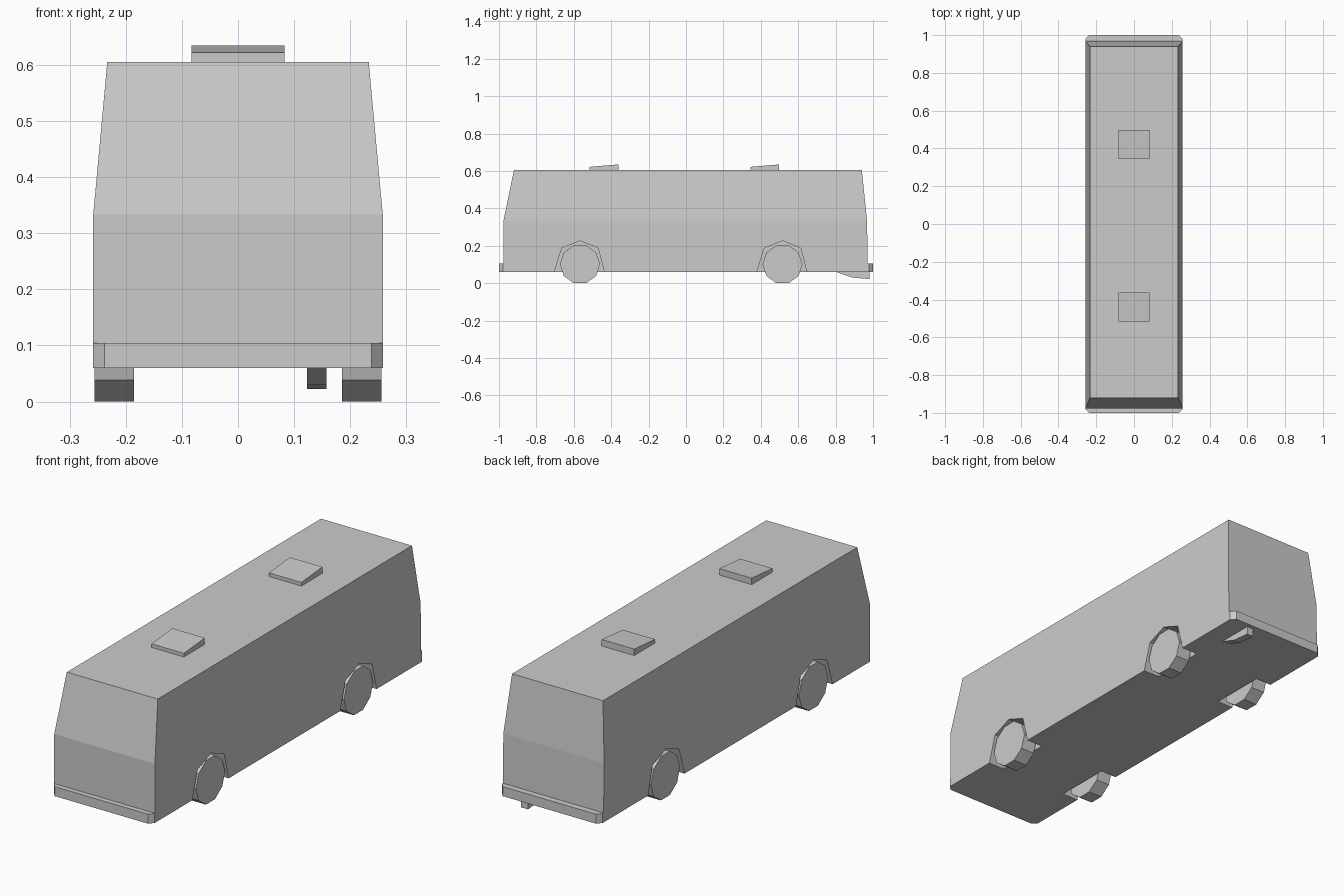
import bpy, bmesh, math

if "Cube" in bpy.data.objects:
    bpy.data.objects.remove(bpy.data.objects["Cube"])


def new_object(name, bm):
    bmesh.ops.recalc_face_normals(bm, faces=bm.faces)
    mesh = bpy.data.meshes.new(name)
    bm.to_mesh(mesh)
    bm.free()
    obj = bpy.data.objects.new(name, mesh)
    bpy.context.collection.objects.link(obj)
    return obj


def loft(name, rings):
    """Closed solid through rings with equal point counts."""
    bm = bmesh.new()
    loops = [[bm.verts.new(p) for p in ring] for ring in rings]
    n = len(loops[0])
    for a, b in zip(loops, loops[1:]):
        for i in range(n):
            j = (i + 1) % n
            bm.faces.new((a[i], a[j], b[j], b[i]))
    bm.faces.new(loops[0])
    bm.faces.new(loops[-1])
    return new_object(name, bm)


def side_prism(name, profile, x0, x1):
    """Extrude a (y, z) profile across x."""
    return loft(name, [[(x, y, z) for y, z in profile] for x in (x0, x1)])


# Body: straight lower half, tapering upper half
def body_ring(w, front, back, z):
    return [(-w, front, z), (w, front, z), (w, back, z), (-w, back, z)]


body = loft("bus_body", [
    body_ring(0.258, -0.976, 0.972, 0.06),
    body_ring(0.258, -0.976, 0.968, 0.333),
    body_ring(0.233, -0.92, 0.94, 0.605),
])

# Wheels, with arches cut into the body
AXLES = {"front": -0.567, "rear": 0.516}
RADIUS, HUB_Z = 0.1067, 0.1015
arch = [(-0.143, 0.03), (-0.137, 0.06), (-0.097, 0.188), (0, 0.226),
        (0.097, 0.188), (0.13, 0.06), (0.137, 0.03)]
for axle, y in AXLES.items():
    tyre = [(y + RADIUS * math.cos(math.radians(36 * i)),
             HUB_Z + RADIUS * math.sin(math.radians(36 * i))) for i in range(10)]
    for side, s in (("left", -1), ("right", 1)):
        side_prism(f"{axle}_{side}_wheel", tyre, s * 0.185, s * 0.256)
        cutter = side_prism(f"{axle}_{side}_arch_cutter",
                            [(y + dy, z) for dy, z in arch], s * 0.175, s * 0.3)
        cutter.hide_render = True
        mod = body.modifiers.new("wheel_arch", 'BOOLEAN')
        mod.operation = 'DIFFERENCE'
        mod.solver = 'EXACT'
        mod.object = cutter
        bpy.context.view_layer.objects.active = body
        bpy.ops.object.modifier_apply(modifier=mod.name)
        bpy.data.objects.remove(cutter, do_unlink=True)

# Bumpers with chamfered corners
for name, s in (("front_bumper", -1), ("rear_bumper", 1)):
    outline = [(-0.258, s * 0.965), (-0.258, s * 0.978), (-0.238, s),
               (0.238, s), (0.258, s * 0.978), (0.258, s * 0.965)]
    loft(name, [[(x, y, z) for x, y in outline] for z in (0.06, 0.104)])

# Roof hatches, tilted open towards the back
for name, y in (("front_roof_hatch", -0.515), ("rear_roof_hatch", 0.345)):
    side_prism(name, [(y, 0.604), (y, 0.622), (y + 0.153, 0.635), (y + 0.153, 0.604)],
               -0.083, 0.083)

# Exhaust pipe under the tail
side_prism("exhaust_pipe", [(0.80, 0.061), (0.89, 0.03), (0.98, 0.022), (0.98, 0.061)],
           0.123, 0.158)
